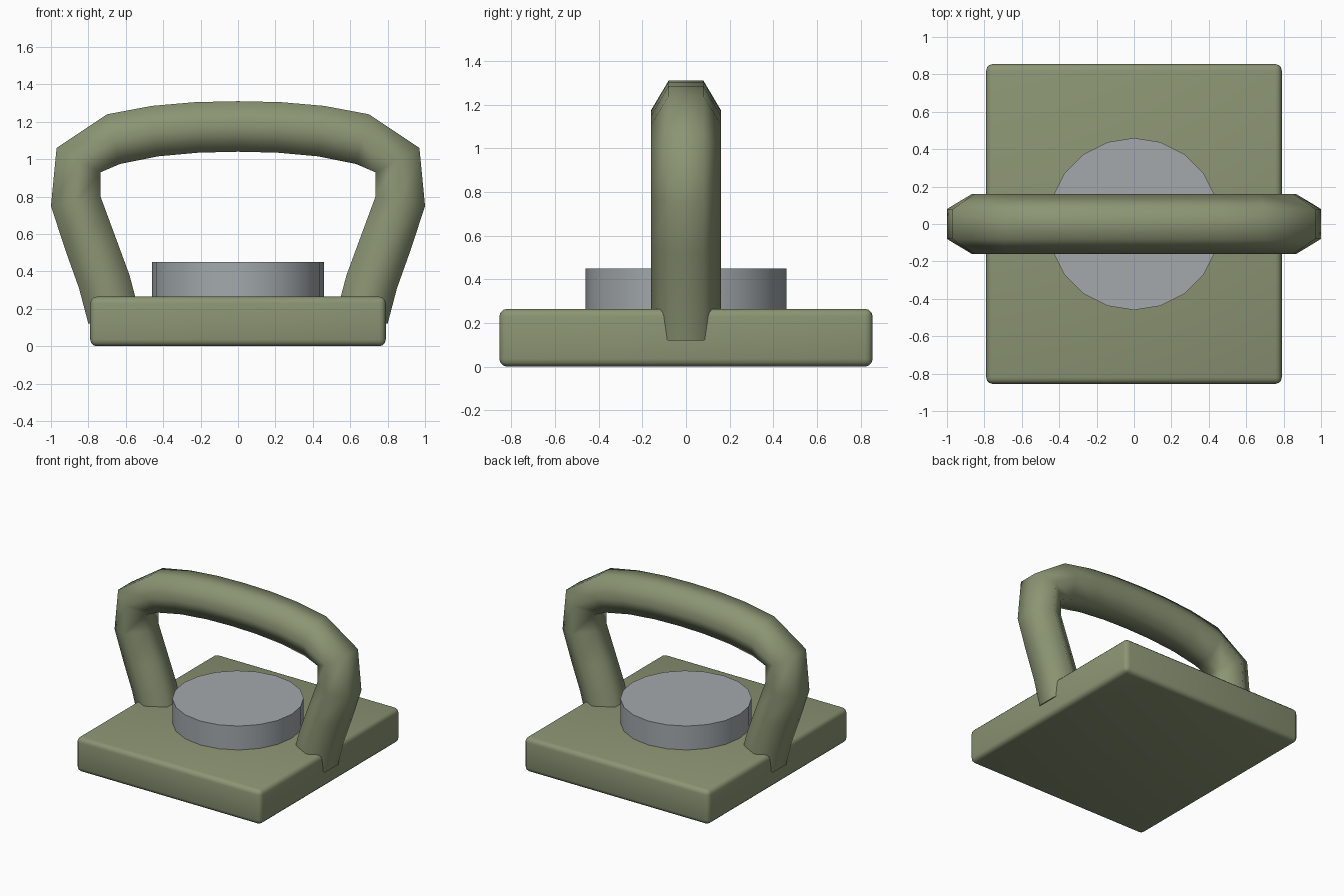
import bpy, bmesh, math
from mathutils import Matrix, Vector

cube = bpy.data.objects.get("Cube")
if cube:
    bpy.data.objects.remove(cube, do_unlink=True)


def make_material(name, rgb):
    mat = bpy.data.materials.new(name)
    mat.use_nodes = True
    colour = (*rgb, 1.0)
    mat.diffuse_color = colour
    mat.node_tree.nodes["Principled BSDF"].inputs["Base Color"].default_value = colour
    return mat


def add_object(name, bm, mat, smooth_angle):
    bmesh.ops.recalc_face_normals(bm, faces=bm.faces[:])
    mesh = bpy.data.meshes.new(name)
    bm.to_mesh(mesh)
    bm.free()
    mesh.materials.append(mat)
    obj = bpy.data.objects.new(name, mesh)
    bpy.context.collection.objects.link(obj)
    bpy.ops.object.select_all(action='DESELECT')
    obj.select_set(True)
    bpy.context.view_layer.objects.active = obj
    bpy.ops.object.shade_smooth_by_angle(angle=math.radians(smooth_angle))
    return obj


olive = make_material("olive green", (0.26, 0.30, 0.174))
grey = make_material("steel grey", (0.366, 0.397, 0.413))

# Base slab with rounded edges
bm = bmesh.new()
bmesh.ops.create_cube(bm, size=1, matrix=Matrix.Translation((0, 0, 0.1325))
                      @ Matrix.Diagonal((1.58, 1.71, 0.265, 1)))
bmesh.ops.bevel(bm, geom=bm.edges[:], offset=0.035, segments=3, profile=0.5,
                affect='EDGES')
add_object("base", bm, olive, 40)

# Round button on the base
bm = bmesh.new()
bmesh.ops.create_cone(bm, cap_ends=True, segments=20, radius1=0.46, radius2=0.46,
                      depth=0.25, matrix=Matrix.Translation((0, 0, 0.325)))
add_object("button", bm, grey, 30)

# Handle: six-sided tube lofted through pairs of outer and inner points (x, z)
half = [((0.80, 0.12), (0.53, 0.19)), ((0.85, 0.31), (0.58, 0.38)),
        ((0.925, 0.52), (0.65, 0.57)), ((1.00, 0.75), (0.735, 0.80)),
        ((0.97, 1.06), (0.735, 0.93)), ((0.70, 1.24), (0.63, 0.975)),
        ((0.46, 1.285), (0.43, 1.015)), ((0.23, 1.305), (0.21, 1.035))]
sections = [((-a, b), (-c, d)) for (a, b), (c, d) in half]
sections += [((0, 1.31), (0, 1.04))] + half[::-1]

bm = bmesh.new()
rings = []
for outer, inner in sections:
    top, low = (Vector((p[0], 0, p[1])) for p in (outer, inner))
    ring = []
    for i in range(6):
        angle = math.radians(60 * i)
        blend = 0.5 + math.sin(angle) / math.sqrt(3)
        point = low.lerp(top, blend)
        point.y = 0.16 * math.cos(angle)
        ring.append(bm.verts.new(point))
    rings.append(ring)
for a, b in zip(rings, rings[1:]):
    for i in range(6):
        j = (i + 1) % 6
        bm.faces.new((a[i], a[j], b[j], b[i]))
for end in (rings[0], rings[-1]):
    bm.faces.new(end)
add_object("handle", bm, olive, 75)
